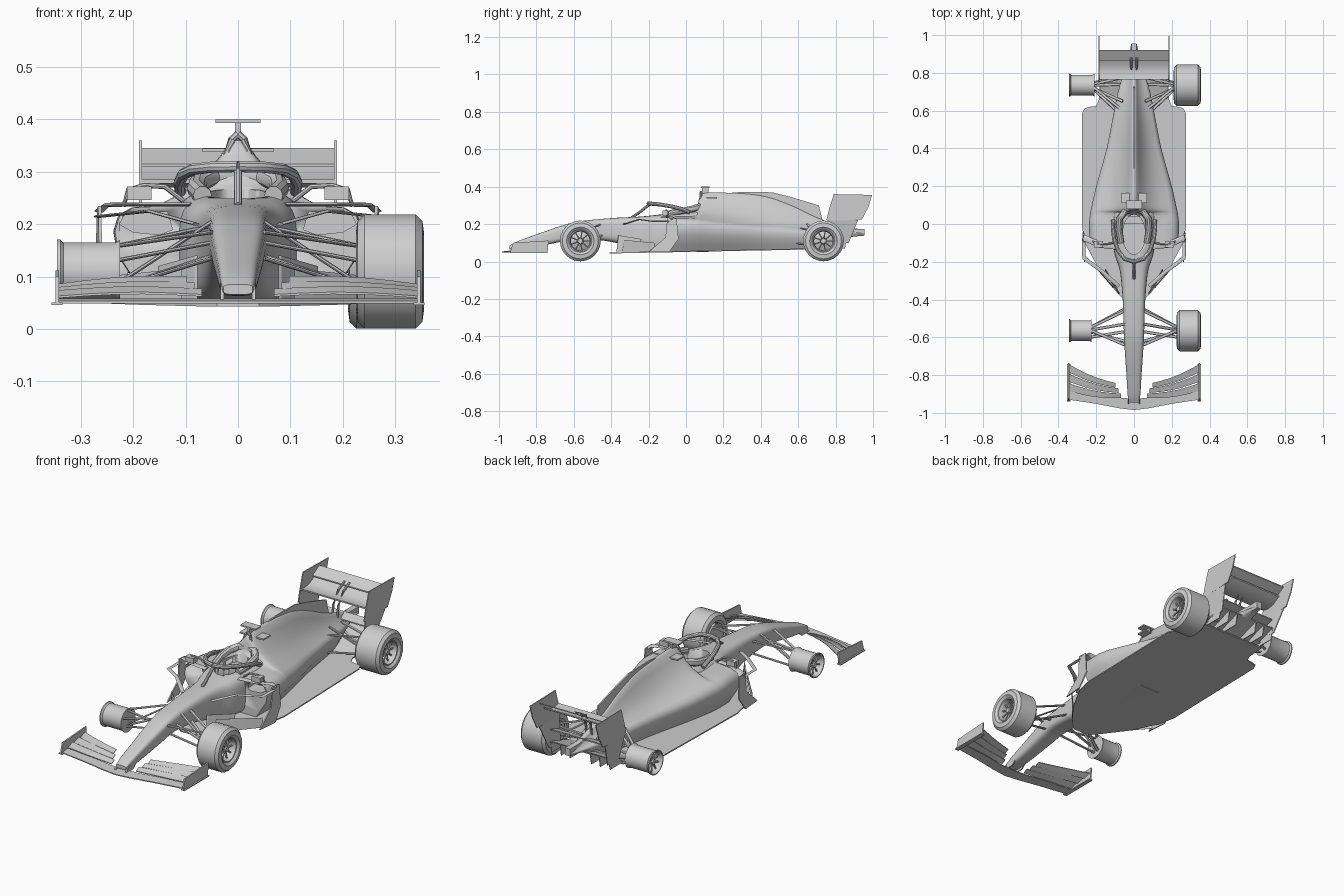
import bpy, bmesh, math
from mathutils import Vector

if "Cube" in bpy.data.objects:
    bpy.data.objects.remove(bpy.data.objects["Cube"])

grey = bpy.data.materials.new("light_grey")
grey.diffuse_color = (0.62, 0.62, 0.62, 1)
grey.use_nodes = True
grey.node_tree.nodes["Principled BSDF"].inputs["Base Color"].default_value = grey.diffuse_color


def build(name, verts, faces, mirror=False, angle=35):
    me = bpy.data.meshes.new(name)
    me.from_pydata([tuple(v) for v in verts], [], faces)
    bm = bmesh.new()
    bm.from_mesh(me)
    bmesh.ops.recalc_face_normals(bm, faces=bm.faces)
    bm.to_mesh(me)
    bm.free()
    me.materials.append(grey)
    ob = bpy.data.objects.new(name, me)
    bpy.context.collection.objects.link(ob)
    bpy.ops.object.select_all(action='DESELECT')
    ob.select_set(True)
    bpy.context.view_layer.objects.active = ob
    bpy.ops.object.shade_smooth_by_angle(angle=math.radians(angle))
    if mirror:
        ob.modifiers.new("mirror", 'MIRROR')
    return ob


def loft(name, rings, mirror=False, ring_loop=False, angle=35):
    n, m = len(rings[0]), len(rings)
    faces = []
    for i in range(m if ring_loop else m - 1):
        a, b = i * n, (i + 1) % m * n
        faces += [(a + j, a + (j + 1) % n, b + (j + 1) % n, b + j) for j in range(n)]
    if not ring_loop:
        faces += [tuple(range(n)), tuple(range((m - 1) * n, m * n))]
    return build(name, [v for r in rings for v in r], faces, mirror, angle)


def plate(name, pts, thick, mirror=False):
    t = Vector(thick) / 2
    return loft(name, [[Vector(p) - t for p in pts], [Vector(p) + t for p in pts]], mirror, angle=20)


def tube(name, pts, r, mirror=False, sides=8, flat=1.0):
    pts = [Vector(p) for p in pts]
    rings = []
    for i, p in enumerate(pts):
        t = (pts[min(i + 1, len(pts) - 1)] - pts[max(i - 1, 0)]).normalized()
        up = Vector((0, 0, 1)) if abs(t.z) < 0.9 else Vector((0, 1, 0))
        u = t.cross(up).normalized()
        v = u.cross(t)
        ring = [2 * math.pi * k / sides for k in range(sides)]
        rings.append([p + u * r * math.cos(a) + v * r * flat * math.sin(a) for a in ring])
    return loft(name, rings, mirror)


def lathe(name, profile, centre, sides=28):
    # turn an (x, radius) loop around the axle
    x0, y0, z0 = centre
    rings = []
    for k in range(sides):
        a = 2 * math.pi * k / sides
        rings.append([(x0 + x, y0 + r * math.cos(a), z0 + r * math.sin(a)) for x, r in profile])
    return loft(name, rings, ring_loop=True)


def box(name, lo, hi, mirror=False):
    (a, b, c), (d, e, f) = lo, hi
    return plate(name, [(a, b, (c + f) / 2), (d, b, (c + f) / 2), (d, e, (c + f) / 2), (a, e, (c + f) / 2)],
                 (0, 0, f - c), mirror)


def spline(rows, steps=5):
    out = []
    for i in range(len(rows) - 1):
        p0, p1, p2, p3 = rows[max(i - 1, 0)], rows[i], rows[i + 1], rows[min(i + 2, len(rows) - 1)]
        for s in range(steps):
            t = s / steps
            out.append([0.5 * (2 * b + (c - a) * t + (2 * a - 5 * b + 4 * c - d) * t * t
                               + (3 * b - a - 3 * c + d) * t ** 3) for a, b, c, d in zip(p0, p1, p2, p3)])
    return out + [list(rows[-1])]


def cut(ob, cutter):
    mod = ob.modifiers.new("cut", 'BOOLEAN')
    mod.operation, mod.object, mod.solver = 'DIFFERENCE', cutter, 'EXACT'
    bpy.context.view_layer.objects.active = ob
    bpy.ops.object.modifier_apply(modifier=mod.name)


# nose and cockpit tub: y, half width, bottom, top
tub_rows = [(-.945, .028, .066, .085), (-.9, .034, .064, .108), (-.8, .04, .078, .145),
            (-.67, .049, .105, .19), (-.57, .054, .122, .215), (-.4, .06, .105, .232),
            (-.25, .075, .065, .24), (-.15, .105, .05, .25), (0, .12, .05, .264), (.12, .11, .05, .27)]


def power(c, e):
    return math.copysign(abs(c) ** e, c)


tub_rings = []
for y, w, zb, zt in spline(tub_rows):
    ring = [2 * math.pi * (k + .5) / 28 for k in range(28)]
    tub_rings.append([(w * power(math.cos(a), .5), y,
                       (zb + zt) / 2 + (zt - zb) / 2 * power(math.sin(a), .5)) for a in ring])
tub = loft("nose_and_tub", tub_rings)

# sidepods and engine cover: y, half width, pod top, spine half width, spine top, bottom
cover_rows = [(-.1, .235, .232, .06, .25, .05), (0, .238, .232, .06, .255, .052), (.055, .232, .228, .05, .28, .053),
              (.085, .226, .225, .014, .36, .054), (.2, .2, .21, .012, .368, .056), (.4, .145, .19, .01, .352, .06),
              (.55, .115, .18, .01, .305, .065), (.7, .085, .165, .01, .235, .075),
              (.85, .04, .15, .012, .185, .125), (.955, .014, .15, .01, .172, .138)]
cover_rings = []
for y, w, zp, s, zt, zb in spline(cover_rows):
    h = zp - zb
    half = [(.72 * w, zb), (.82 * w, zb + .2 * h), (.97 * w, zb + .5 * h), (w, zb + .75 * h), (.96 * w, zb + .92 * h),
            (.85 * w, zp), (.62 * w + .1 * s, zp + .12 * (zt - zp)), (.33 * w + .3 * s, zp + .4 * (zt - zp)),
            (.12 * w + .6 * s, zp + .75 * (zt - zp)), (s, zt - .005), (.4 * s, zt)]
    cover_rings.append([(x, y, z) for x, z in half] + [(-x, y, z) for x, z in reversed(half)])
cover = loft("engine_cover_and_sidepods", cover_rings, angle=50)

# cockpit opening and sidepod inlets
angles = [2 * math.pi * k / 32 for k in range(32)]
cutter = plate("cockpit_cutter", [(.06 * math.cos(a), -.055 + .105 * math.sin(a), .27) for a in angles], (0, 0, .26))
cut(tub, cutter)
cut(cover, cutter)
bpy.data.objects.remove(cutter)
for side in (-1, 1):
    cutter = plate("inlet_cutter", [(side * x, -.1, z) for x, z in
                   ((.125, .19), (.15, .18), (.2, .185), (.226, .2), (.215, .222), (.135, .224))], (0, .16, 0))
    cut(cover, cutter)
    bpy.data.objects.remove(cutter)

# cockpit: rim padding, seat, halo
tube("cockpit_padding", [(.068, -.1, .255), (.08, -.03, .268), (.075, .03, .28), (.045, .07, .292), (0, .08, .295)],
     .018, True, 10)
box("seat_back", (-.05, .0, .13), (.05, .04, .23))
tube("halo_hoop", [(.11, .02, .262), (.112, -.02, .28), (.105, -.08, .295), (.085, -.14, .305),
                   (.05, -.185, .309), (0, -.2, .31)], .011, True, 10)
tube("halo_pillar", [(0, -.29, .235), (0, -.25, .262), (0, -.215, .29), (0, -.19, .308)], .008, False, 10)

# roll hoop intake, cameras, fin
tube("airbox_frame", [(.035, .075, .275), (.026, .075, .32), (.012, .08, .362), (0, .08, .372)], .007, True)
box("camera_pod", (-.043, .08, .393), (.043, .125, .4))
box("camera_stalk", (-.006, .085, .36), (.006, .12, .395))
box("roll_hoop_wing", (-.068, .11, .338), (.068, .165, .345))
plate("shark_fin", [(0, y, z) for y, z in ((.15, .36), (.3, .372), (.46, .37), (.56, .345), (.71, .3),
                                           (.73, .22), (.5, .26), (.2, .3))], (.007, 0, 0))

# floor, gently rising toward the back
outline = [(.04, -.41), (.085, -.37), (.18, -.25), (.255, -.11), (.275, -.02), (.275, .585), (.262, .612),
           (.235, .62), (.2, .625), (.185, .66), (.18, .76)]
outline += [(-x, y) for x, y in reversed(outline)]
plate("floor", [(x, y, .046 + .02 * (y + .4)) for x, y in outline], (0, 0, .006))
plate("diffuser", [(-.18, .68, .068), (.18, .68, .068), (.165, .86, .13), (-.165, .86, .13)], (0, 0, .005))
for x in (.06, .11, .165):
    plate("diffuser_fence", [(x, .7, .07), (x, .85, .07), (x, .86, .13)], (.004, 0, 0), True)

# barge boards and sidepod vanes
plate("barge_board", [(.08, -.37, .05), (.15, -.26, .05), (.15, -.24, .12), (.08, -.36, .14)], (.006, .004, 0), True)
plate("outer_barge_board", [(.11, -.34, .05), (.255, -.17, .05), (.255, -.17, .1), (.11, -.33, .115)],
      (.005, .004, 0), True)
plate("side_vane", [(.262, -.2, .05), (.272, -.09, .05), (.268, -.04, .12), (.266, -.05, .23), (.264, -.1, .235),
                    (.262, -.11, .13)], (.006, 0, 0), True)
tube("vane_bridge", [(.09, -.12, .238), (.18, -.11, .238), (.25, -.08, .237), (.265, -.07, .225)], .016, True, 8, .25)
tube("vane_strut", [(.08, -.33, .2), (.17, -.25, .225), (.265, -.18, .215), (.266, -.09, .215)], .01, True, 8, .3)

# mirrors
box("mirror", (.165, -.125, .246), (.212, -.09, .272), True)
tube("mirror_stalk", [(.105, -.1, .245), (.14, -.105, .272), (.18, -.105, .274), (.21, -.1, .265), (.218, -.09, .235)],
     .005, True)

# front wing: main plane and three flaps per side
main = [(0, -.985, -.925), (.08, -.975, -.92), (.2, -.952, -.9), (.345, -.93, -.885)]
loft("front_wing_main", [[(x, a, .049), (x, b, .054), (x, b, .058), (x, a, .054)] for x, a, b in main], True)
for i in (1, 2, 3):
    rings = []
    for k in range(6):
        t = k / 5
        x = (.055 + .014 * i) * (1 - t) + .345 * t
        lead = (-.95 + .028 * i) * (1 - t) + (-.935 + .05 * i) * t - .012 * math.sin(math.pi * t)
        chord = .024 * (1 - t) + .042 * t
        z = (.05 + .012 * i) * (1 - t) + (.053 + .006 * i) * t + .006 * math.sin(math.pi * t)
        rings.append([(x, lead, z), (x, lead + chord, z + .012), (x, lead + chord, z + .015), (x, lead, z + .004)])
    loft("front_wing_flap", rings, True)
plate("front_wing_endplate", [(.345, -.94, .048), (.345, -.74, .048), (.345, -.735, .112), (.345, -.925, .1)],
      (.007, 0, 0), True)
box("endplate_foot", (.335, -.94, .046), (.356, -.74, .051), True)
plate("wing_pylon", [(.03, -.955, .053), (.03, -.89, .055), (.03, -.84, .1), (.03, -.92, .085)], (.006, 0, 0), True)

# rear wing
wing = [(.765, .278), (.8, .27), (.84, .276), (.885, .303)]
loft("rear_wing_main", [[(x, y, z) for y, z in wing] + [(x, y, z + .007) for y, z in reversed(wing)]
                        for x in (-.185, .185)])
plate("rear_wing_flap", [(-.185, .865, .312), (.185, .865, .312), (.185, .92, .343), (-.185, .92, .343)], (0, 0, .006))
plate("rear_wing_endplate", [(.186, y, z) for y, z in ((.79, .36), (.995, .356), (.975, .29), (.94, .225),
                                                       (.85, .22), (.75, .22), (.765, .28))], (.005, 0, 0), True)
plate("endplate_lower", [(.186, .76, .222), (.186, .92, .222), (.165, .87, .1), (.165, .78, .1)], (.005, 0, 0), True)
tube("rear_wing_pylon", [(.014, .78, .17), (.014, .79, .24), (.014, .83, .3), (.014, .88, .325)], .006, True)
plate("beam_wing", [(-.17, .8, .17), (.17, .8, .17), (.17, .85, .185), (-.17, .85, .185)], (0, 0, .006))
box("rear_light", (-.014, .86, .138), (.014, .955, .175))

# wheels: rims at all four corners, tyres on one side only
AXLE_Z = .11
for end, y, width in (("front", -.565, .13), ("rear", .735, .145)):
    inner = .355 - width
    k = width - .01
    tyre = [(.012, .06), (0, .074), (.003, .096), (.016, .109), (width - .016, .109), (width - .003, .096),
            (width, .074), (width - .012, .06)]
    lathe(end + "_tyre", tyre, (inner, y, AXLE_Z), 24)
    for s in (-1, 1):
        rim = [(0, .06), (.01, .055), (k - .012, .055), (k - .006, .061), (k, .061), (k, .056), (k - .02, .05), (0, .05)]
        lathe(end + "_rim", [(s * x, r) for x, r in rim], (s * inner, y, AXLE_Z))
        hub = [(0, .001), (0, .051), (.03, .051), (.045, .018), (k - .01, .013), (k - .01, .001)]
        lathe(end + "_hub", [(s * x, r) for x, r in hub], (s * inner, y, AXLE_Z), 20)
        for j in range(9):
            a = 2 * math.pi * j / 9
            c, d = math.cos(a), math.sin(a)
            xo = s * (inner + k - .02)
            tube(end + "_spoke", [(xo, y + .01 * c, AXLE_Z + .01 * d), (xo, y + .053 * c, AXLE_Z + .053 * d)], .004, sides=6)

# suspension arms: chassis end to wheel end
front_arms = [((.05, -.46, .197), (.235, -.55, .158)), ((.05, -.64, .185), (.235, -.56, .158)),
              ((.05, -.45, .14), (.235, -.55, .078)), ((.05, -.62, .135), (.235, -.57, .078)),
              ((.05, -.57, .165), (.235, -.6, .13)), ((.05, -.53, .205), (.225, -.56, .09))]
rear_arms = [((.06, .6, .18), (.22, .73, .155)), ((.04, .78, .17), (.22, .74, .155)),
             ((.07, .58, .1), (.22, .72, .075)), ((.03, .8, .12), (.22, .745, .075)),
             ((.03, .74, .13), (.22, .735, .11)), ((.06, .65, .2), (.22, .72, .09))]
for name, arms in (("front_arm", front_arms), ("rear_arm", rear_arms)):
    for a, b in arms:
        tube(name, [a, b], .008, True, 8, .5)
